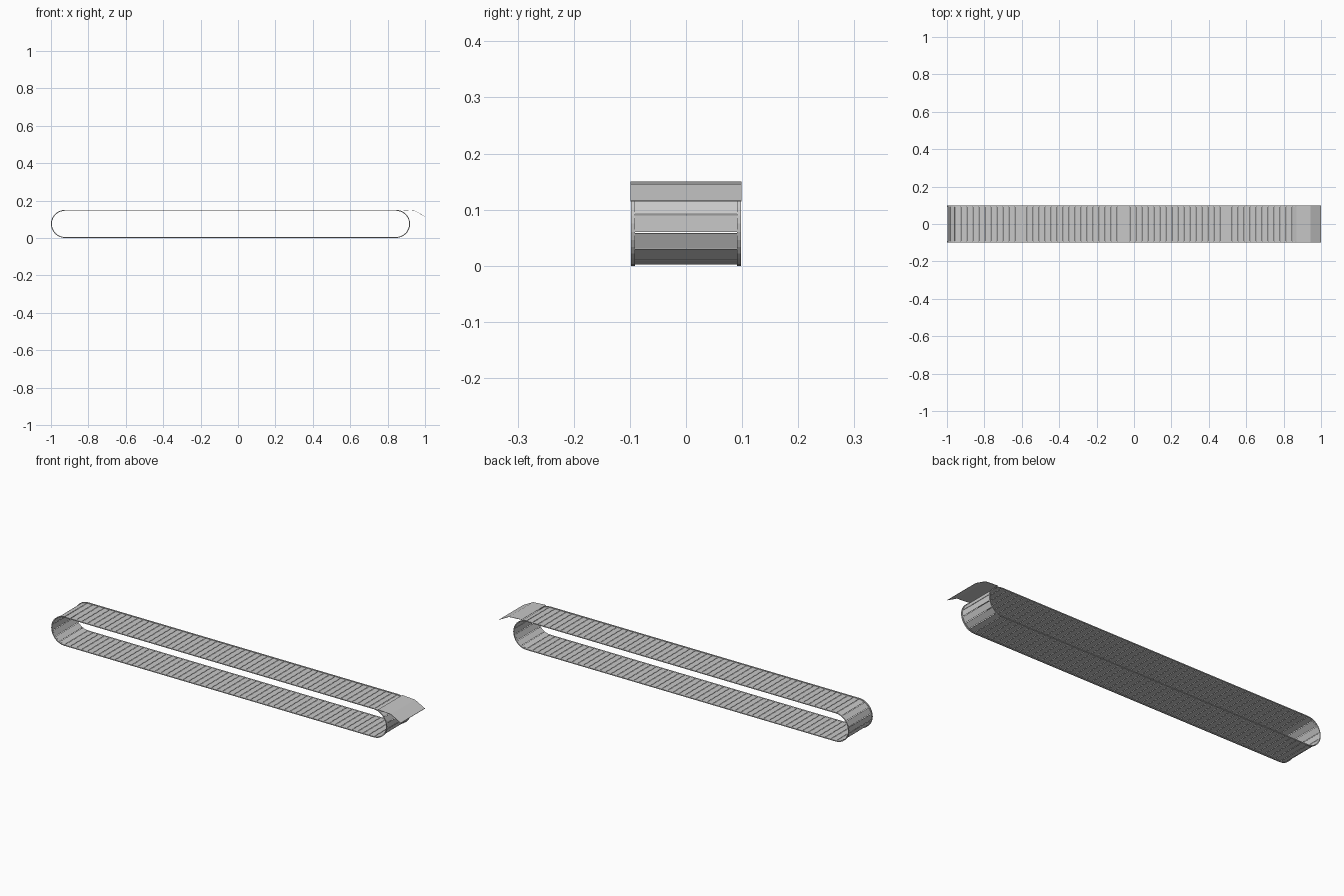
import bpy, bmesh, math
from mathutils import Vector

cube = bpy.data.objects.get("Cube")
if cube:
    bpy.data.objects.remove(cube)

X0, X1, ZC = -0.925, 0.845, 0.075   # end-wheel centres and height
HALF_W = 0.098
SLATS = 124

steel = bpy.data.materials.new("light grey steel")
steel.use_nodes = True
colour = (0.58, 0.58, 0.58, 1)
steel.diffuse_color = colour
steel.node_tree.nodes["Principled BSDF"].inputs["Base Color"].default_value = colour


def finish(name, bm):
    bmesh.ops.recalc_face_normals(bm, faces=bm.faces)
    mesh = bpy.data.meshes.new(name)
    bm.to_mesh(mesh)
    bm.free()
    mesh.materials.append(steel)
    obj = bpy.data.objects.new(name, mesh)
    bpy.context.collection.objects.link(obj)
    return obj


def prism(bm, outline, y0, y1):
    """Extrude an x-z outline from y0 to y1."""
    face = bm.faces.new([bm.verts.new((x, y0, z)) for x, z in outline])
    moved = bmesh.ops.extrude_face_region(bm, geom=[face])["geom"]
    bmesh.ops.translate(bm, vec=(0, y1 - y0, 0),
                        verts=[v for v in moved if isinstance(v, bmesh.types.BMVert)])


def track_point(s, r):
    """Point on the loop at length s, from the middle of the +x end."""
    flat, arc = X1 - X0, math.pi * r
    s = (s + arc / 2) % (2 * (flat + arc))
    if s < arc:
        a = s / r - math.pi / 2
        return Vector((X1 + r * math.cos(a), ZC + r * math.sin(a)))
    s -= arc
    if s < flat:
        return Vector((X1 - s, ZC + r))
    s -= flat
    if s < arc:
        a = s / r + math.pi / 2
        return Vector((X0 + r * math.cos(a), ZC + r * math.sin(a)))
    return Vector((X0 + s - arc, ZC - r))


# Flat slats all the way round the loop
R = 0.0728
pitch = 2 * (X1 - X0 + math.pi * R) / SLATS
bm = bmesh.new()
for i in range(SLATS):
    a = track_point((i - 0.46) * pitch, R)
    b = track_point((i + 0.46) * pitch, R)
    d = (b - a).normalized()
    inward = Vector((-d.y, d.x)) * 0.0015
    prism(bm, [a, b, b + inward, a + inward], -0.091, 0.091)
finish("belt_slats", bm)


# Edge bands on both sides of the slats
def loop_outline(r, steps=16):
    pts = []
    for cx, start in ((X1, -math.pi / 2), (X0, math.pi / 2)):
        for k in range(steps + 1):
            a = start + math.pi * k / steps
            pts.append((cx + r * math.cos(a), ZC + r * math.sin(a)))
    return pts


for name, side in (("left_edge_band", 1), ("right_edge_band", -1)):
    bm = bmesh.new()
    ys = (side * 0.091, side * HALF_W)
    rings = [[bm.verts.new((x, y, z)) for x, z in loop_outline(r)]
             for y, r in ((ys[0], 0.075), (ys[1], 0.075), (ys[1], 0.0705), (ys[0], 0.0705))]
    n = len(rings[0])
    for j in range(4):
        p, q = rings[j], rings[(j + 1) % 4]
        for i in range(n):
            k = (i + 1) % n
            bm.faces.new((p[i], p[k], q[k], q[i]))
    finish(name, bm)

# Bent discharge plate at the +x end
top = [(0.87, 0.1505), (0.943, 0.146), (1.0, 0.116)]
bm = bmesh.new()
prism(bm, top + [(x, z - 0.0015) for x, z in reversed(top)], -HALF_W - 0.001, HALF_W + 0.001)
finish("discharge_plate", bm)
